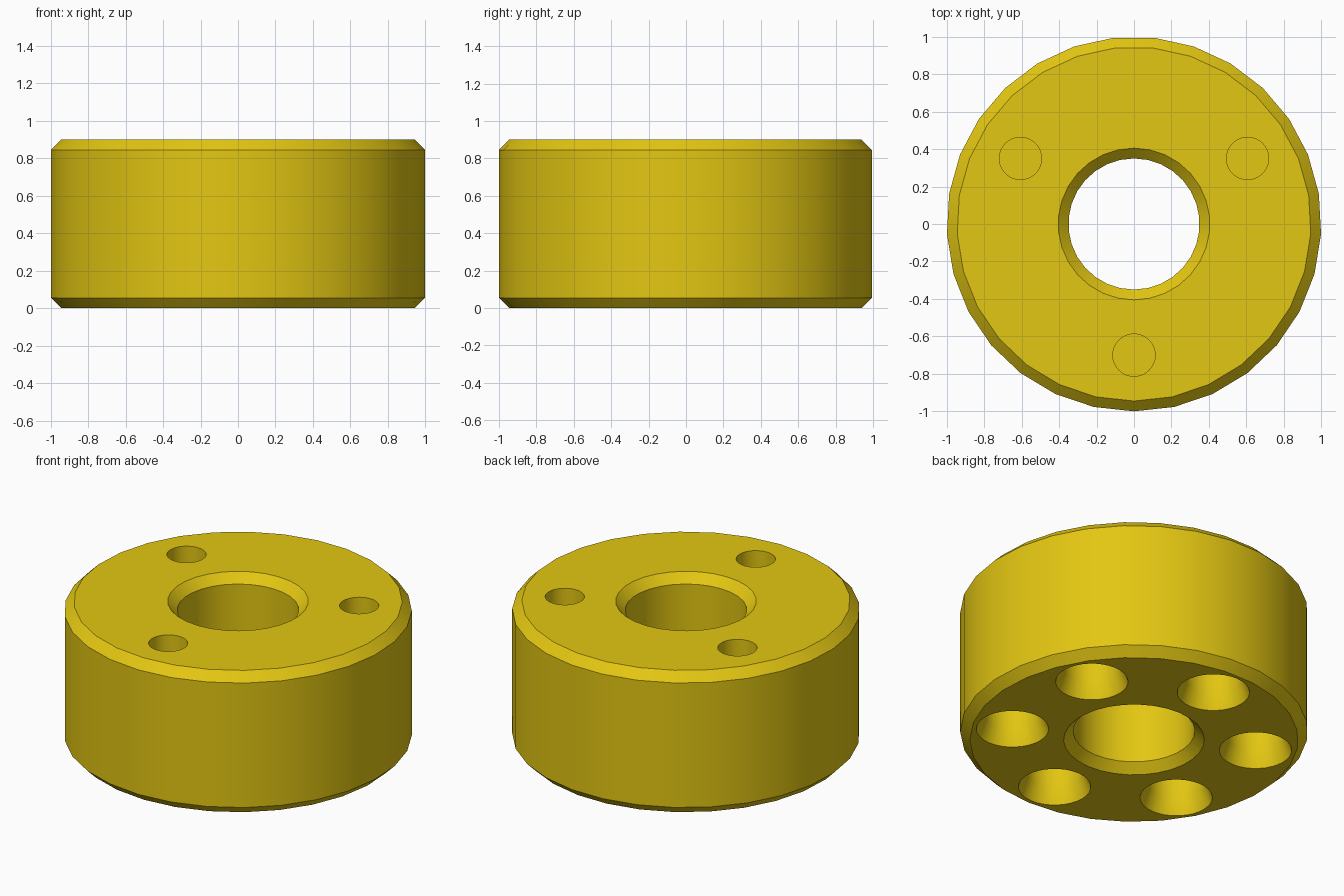
import bpy, bmesh, math

if "Cube" in bpy.data.objects:
    bpy.data.objects.remove(bpy.data.objects["Cube"])

H, C = 0.9, 0.055          # body height, chamfer size

yellow = bpy.data.materials.new("yellow")
yellow.diffuse_color = (0.77, 0.57, 0.006, 1)
yellow.use_nodes = True
yellow.node_tree.nodes["Principled BSDF"].inputs["Base Color"].default_value = yellow.diffuse_color


def lathe(name, profile, sides, x=0, y=0, start=-math.pi / 2):
    """Closed solid of revolution from (radius, z) pairs, listed bottom to top."""
    bm = bmesh.new()
    rings = []
    for r, z in profile:
        angles = [start + math.tau * i / sides for i in range(sides)]
        rings.append([bm.verts.new((x + r * math.cos(a), y + r * math.sin(a), z))
                      for a in angles])
    for lo, hi in zip(rings, rings[1:]):
        for i in range(sides):
            j = (i + 1) % sides
            bm.faces.new((lo[i], lo[j], hi[j], hi[i]))
    bm.faces.new(rings[0][::-1])
    bm.faces.new(rings[-1])
    mesh = bpy.data.meshes.new(name)
    bm.to_mesh(mesh)
    bm.free()
    mesh.materials.append(yellow)
    ob = bpy.data.objects.new(name, mesh)
    bpy.context.collection.objects.link(ob)
    return ob


# Chamfered round body
body = lathe("round_body", [(1 - C, 0), (1, C), (1, H - C), (1 - C, H)], 29)

# Central bore, flared at both ends
e = 0.02
cutters = [lathe("bore_cutter", [(0.405 + e, -e), (0.35, C), (0.35, H - C),
                                 (0.405 + e, H + e)], 30)]

# Three small blind holes in the top
for k in range(3):
    a = math.radians(30 + 120 * k)
    cutters.append(lathe("top_hole_cutter", [(0.113, 0.6), (0.113, H + e)], 32,
                         0.7 * math.cos(a), 0.7 * math.sin(a)))

# Six larger tapered pockets in the underside
for k in range(6):
    a = math.radians(30 + 60 * k)
    cutters.append(lathe("pocket_cutter", [(0.216, -e), (0.17, 0.1), (0.17, 0.4)], 32,
                         0.71 * math.cos(a), 0.71 * math.sin(a)))

# Cut the holes and remove the cutters
bpy.context.view_layer.objects.active = body
body.select_set(True)
for cutter in cutters:
    cutter.hide_render = True
    mod = body.modifiers.new("cut", 'BOOLEAN')
    mod.operation, mod.solver, mod.object = 'DIFFERENCE', 'EXACT', cutter
    bpy.ops.object.modifier_apply(modifier=mod.name)
    bpy.data.objects.remove(cutter, do_unlink=True)

bpy.ops.object.select_all(action='DESELECT')
body.select_set(True)
bpy.context.view_layer.objects.active = body
bpy.ops.object.shade_smooth_by_angle(angle=math.radians(30))
